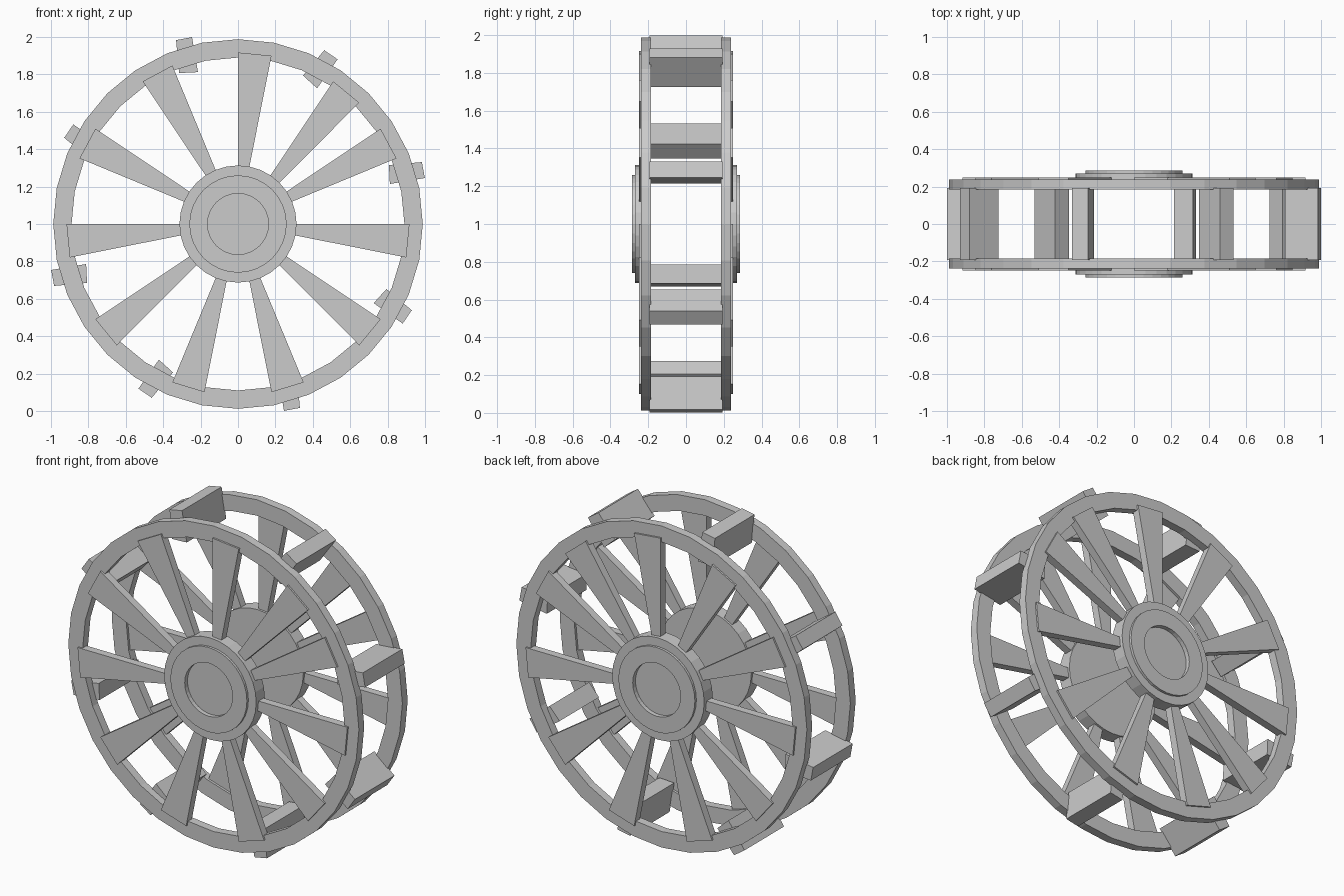
import bpy, bmesh, math
from mathutils import Vector

cube = bpy.data.objects.get("Cube")
if cube:
    bpy.data.objects.remove(cube, do_unlink=True)

SIDES = 32
STEP = math.tau / SIDES
CENTRE = Vector((0, 0, 1))

grey = bpy.data.materials.new("plain_grey")
grey.use_nodes = True
colour = (0.6, 0.6, 0.6, 1)
grey.diffuse_color = colour
grey.node_tree.nodes["Principled BSDF"].inputs["Base Color"].default_value = colour


def polar(radius, angle):
    return radius * math.cos(angle), radius * math.sin(angle)


def finish(name, bm):
    bmesh.ops.recalc_face_normals(bm, faces=bm.faces)
    mesh = bpy.data.meshes.new(name)
    bm.to_mesh(mesh)
    bm.free()
    mesh.materials.append(grey)
    obj = bpy.data.objects.new(name, mesh)
    obj.location = CENTRE
    bpy.context.collection.objects.link(obj)
    return obj


def lathe(name, profile, closed, side):
    """Turn a (radius, y) profile around the axle."""
    bm = bmesh.new()
    verts = [bm.verts.new((r, side * y, 0)) for r, y in profile]
    pairs = list(zip(verts, verts[1:]))
    if closed:
        pairs.append((verts[-1], verts[0]))
    edges = [bm.edges.new(p) for p in pairs]
    bmesh.ops.spin(bm, geom=verts + edges, axis=(0, 1, 0), cent=(0, 0, 0),
                   angle=math.tau, steps=SIDES)
    bmesh.ops.remove_doubles(bm, verts=bm.verts, dist=0.0005)
    return finish(name, bm)


def prism(bm, outline, y0, y1):
    """Add a solid with an (x, z) outline between two depths."""
    a = [bm.verts.new((x, y0, z)) for x, z in outline]
    b = [bm.verts.new((x, y1, z)) for x, z in outline]
    bm.faces.new(a)
    bm.faces.new(b[::-1])
    for i in range(len(a)):
        j = (i + 1) % len(a)
        bm.faces.new((a[i], b[i], b[j], a[j]))


rim_profile = [(0.89, 0.185), (0.988, 0.185), (0.988, 0.237), (0.89, 0.237)]
hub_profile = [(0, 0.187), (0.313, 0.187), (0.313, 0.27), (0.26, 0.27),
               (0.26, 0.285), (0.163, 0.285), (0.163, 0.258), (0, 0.258)]
# Ten evenly stepped spokes, and one where the spacing does not divide
spoke_slots = [4] + [2 - 3 * i for i in range(10)]

# Front and back wheels
for label, side in (("front", -1), ("back", 1)):
    lathe(label + "_rim", rim_profile, True, side)
    lathe(label + "_hub", hub_profile, False, side)
    bm = bmesh.new()
    for slot in spoke_slots:
        a, b = slot * STEP, (slot + 1) * STEP
        wedge = [polar(0.29, a), polar(0.917, a), polar(0.917, b), polar(0.29, b)]
        prism(bm, wedge, side * 0.2, side * 0.248)
    finish(label + "_spokes", bm)

# Tilted, tapered paddles bridging the two rims
paddle = [(0.983, 0.331), (0.999, 0.246), (0.812, 0.214), (0.807, 0.315)]
bm = bmesh.new()
for i in range(8):
    c, s = polar(1, i * math.tau / 8)
    prism(bm, [(x * c - z * s, x * s + z * c) for x, z in paddle], -0.192, 0.192)
finish("paddles", bm)
